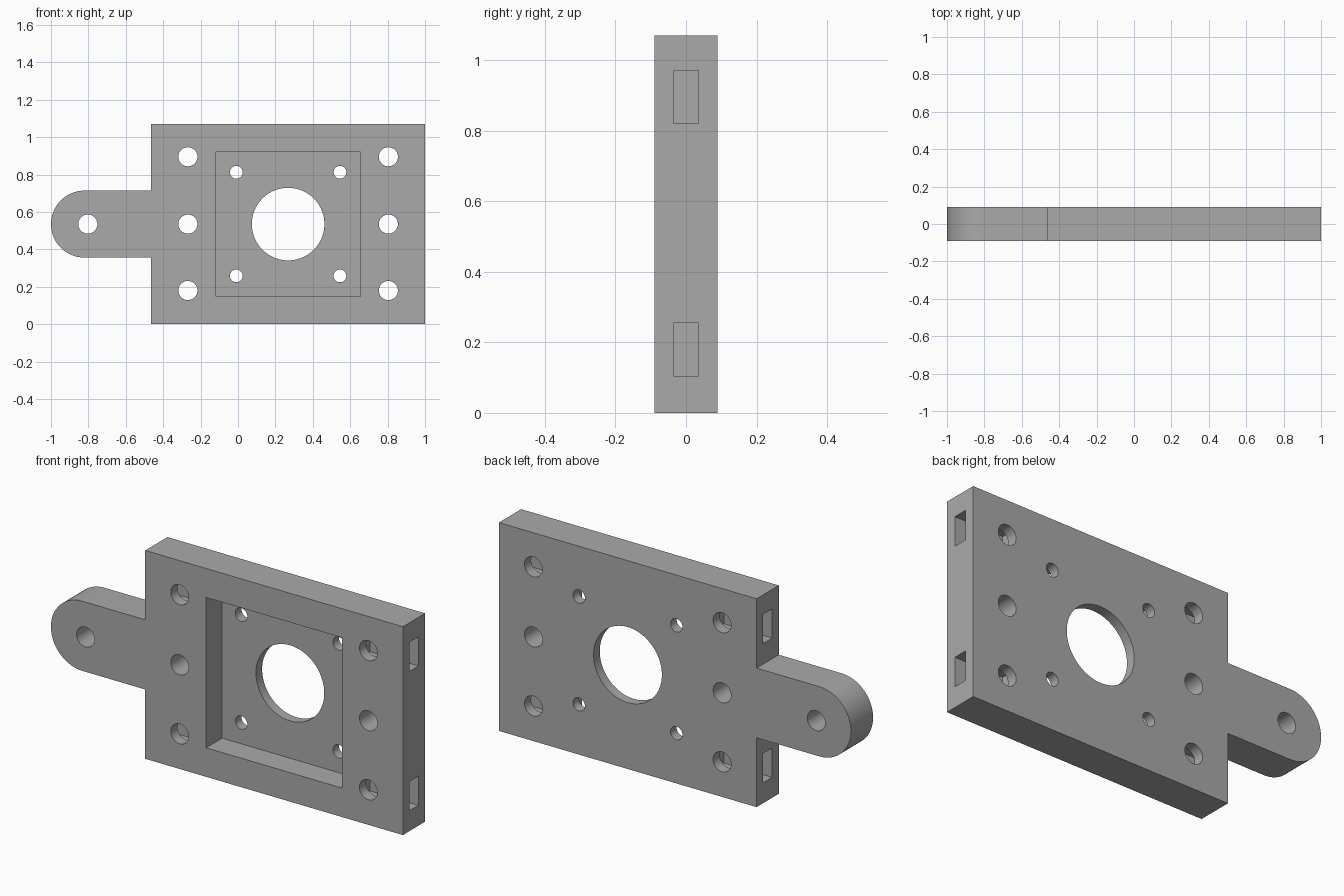
import bpy, bmesh, math
from mathutils import Matrix

old = bpy.data.objects.get("Cube")
if old:
    bpy.data.objects.remove(old, do_unlink=True)

HALF_Y = 0.09          # half plate thickness
MID_Z = 0.535          # height of the centre line
LEFT, RIGHT, TOP = -0.464, 1.0, 1.07
TAB_R = 0.179
CENTRE_X = (LEFT + RIGHT) / 2

grey = bpy.data.materials.new("plain grey")
grey.use_nodes = True
colour = (0.4, 0.4, 0.4, 1)
grey.diffuse_color = colour
grey.node_tree.nodes["Principled BSDF"].inputs["Base Color"].default_value = colour


def make_object(name, bm):
    mesh = bpy.data.meshes.new(name)
    bmesh.ops.recalc_face_normals(bm, faces=bm.faces)
    bm.to_mesh(mesh)
    bm.free()
    mesh.materials.append(grey)
    obj = bpy.data.objects.new(name, mesh)
    bpy.context.collection.objects.link(obj)
    return obj


def subtract(target, name, bm):
    cutter = make_object(name, bm)
    cutter.hide_render = True
    cutter.hide_viewport = True
    mod = target.modifiers.new(name, "BOOLEAN")
    mod.operation = "DIFFERENCE"
    mod.solver = "EXACT"
    mod.object = cutter
    return cutter


def add_box(bm, x0, x1, y0, y1, z0, z1):
    place = Matrix.Translation(((x0 + x1) / 2, (y0 + y1) / 2, (z0 + z1) / 2))
    size = Matrix.Diagonal((x1 - x0, y1 - y0, z1 - z0, 1))
    bmesh.ops.create_cube(bm, size=1, matrix=place @ size)


def add_hole(bm, x, z, radius, sides=48):
    turn = Matrix.Rotation(math.pi / 2, 4, "X")
    bmesh.ops.create_cone(bm, cap_ends=True, segments=sides, radius1=radius,
                          radius2=radius, depth=0.4,
                          matrix=Matrix.Translation((x, 0, z)) @ turn)


# Plate outline with the rounded tab, extruded through its thickness
outline = [(LEFT, 0), (RIGHT, 0), (RIGHT, TOP), (LEFT, TOP), (LEFT, MID_Z + TAB_R)]
steps = 32
for i in range(steps + 1):
    a = math.pi / 2 + math.pi * i / steps
    outline.append((-1 + TAB_R + TAB_R * math.cos(a), MID_Z + TAB_R * math.sin(a)))
outline.append((LEFT, MID_Z - TAB_R))
bm = bmesh.new()
face = bm.faces.new([bm.verts.new((x, -HALF_Y, z)) for x, z in outline])
extruded = bmesh.ops.extrude_face_region(bm, geom=[face])
moved = [v for v in extruded["geom"] if isinstance(v, bmesh.types.BMVert)]
bmesh.ops.translate(bm, verts=moved, vec=(0, 2 * HALF_Y, 0))
plate = make_object("mounting_plate", bm)
cutters = []

# Square recess in the front
bm = bmesh.new()
add_box(bm, CENTRE_X - 0.386, CENTRE_X + 0.386, -0.2, 0.04, MID_Z - 0.386, MID_Z + 0.386)
cutters.append(subtract(plate, "recess_cutter", bm))

# Nut slots opening on both ends
bm = bmesh.new()
for z in (0.18, 0.895):
    add_box(bm, LEFT - 0.1, -0.19, -0.036, 0.036, z - 0.075, z + 0.075)
    add_box(bm, 0.725, RIGHT + 0.1, -0.036, 0.036, z - 0.075, z + 0.075)
cutters.append(subtract(plate, "slot_cutter", bm))

# Round through holes: bore, screw holes, mounting holes and tab hole
bm = bmesh.new()
add_hole(bm, CENTRE_X, MID_Z, 0.194, 96)
add_hole(bm, -0.803, MID_Z, 0.051)
for side in (-1, 1):
    for z in (0.18, MID_Z, 0.895):
        add_hole(bm, CENTRE_X + side * 0.536, z, 0.051)
    for up in (-1, 1):
        add_hole(bm, CENTRE_X + side * 0.277, MID_Z + up * 0.277, 0.034)
cutters.append(subtract(plate, "hole_cutter", bm))

# Bake the cuts, then drop the cutters
bpy.context.view_layer.update()
graph = bpy.context.evaluated_depsgraph_get()
final = bpy.data.meshes.new_from_object(plate.evaluated_get(graph))
plate.modifiers.clear()
plate.data = final
for cutter in cutters:
    bpy.data.objects.remove(cutter, do_unlink=True)

# Smooth curved walls, crisp edges
bpy.ops.object.select_all(action="DESELECT")
plate.select_set(True)
bpy.context.view_layer.objects.active = plate
bpy.ops.object.shade_smooth_by_angle(angle=math.radians(30))
